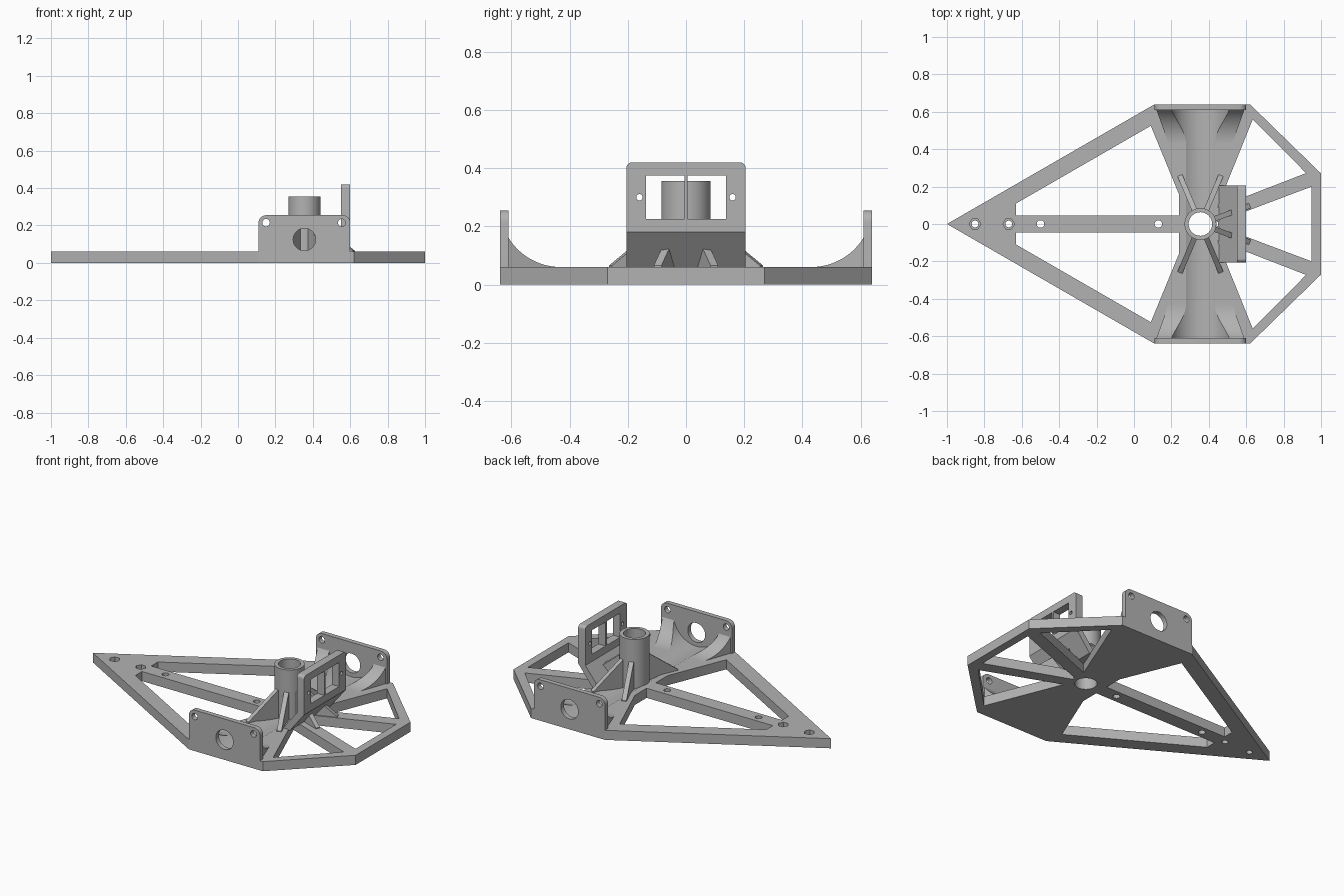
import bpy, bmesh
from math import sin, cos, pi, sqrt, atan2
from mathutils import Matrix, Vector

cube = bpy.data.objects.get("Cube")
if cube:
    bpy.data.objects.remove(cube)

grey = bpy.data.materials.new("light_grey_plastic")
grey.use_nodes = True
grey.diffuse_color = (0.45, 0.45, 0.45, 1)
grey.node_tree.nodes["Principled BSDF"].inputs["Base Color"].default_value = (0.45, 0.45, 0.45, 1)

HUB = 0.355       # x of the central tube
T = 0.06          # base thickness
PLACE = {"x": lambda a, b, c: (c, a, b),
         "y": lambda a, b, c: (a, c, b),
         "z": lambda a, b, c: (a, b, c)}


def make_object(name, bm):
    bmesh.ops.recalc_face_normals(bm, faces=bm.faces)
    mesh = bpy.data.meshes.new(name)
    bm.to_mesh(mesh)
    bm.free()
    mesh.materials.append(grey)
    obj = bpy.data.objects.new(name, mesh)
    bpy.context.collection.objects.link(obj)
    return obj


def prism(name, points, axis, lo, hi):
    """Extrude a 2D outline along an axis."""
    bm = bmesh.new()
    rings = [[bm.verts.new(PLACE[axis](a, b, c)) for a, b in points] for c in (lo, hi)]
    for ring in rings:
        bm.faces.new(ring)
    n = len(points)
    for i in range(n):
        j = (i + 1) % n
        bm.faces.new((rings[0][i], rings[0][j], rings[1][j], rings[1][i]))
    return make_object(name, bm)


def circle(a, b, r, n=32):
    return [(a + r * cos(2 * pi * i / n), b + r * sin(2 * pi * i / n)) for i in range(n)]


def round_top(a0, a1, b0, b1, r, n=8):
    """Rectangle outline with rounded upper corners."""
    pts = [(a0, b0), (a1, b0)]
    for centre, start in ((a1 - r, 0), (a0 + r, pi / 2)):
        for i in range(n + 1):
            t = start + pi / 2 * i / n
            pts.append((centre + r * cos(t), b1 - r + r * sin(t)))
    return pts


def flip(points):
    return [(a, -b) for a, b in points]


def cut(obj, points, axis, lo, hi):
    cutter = prism("cutter", points, axis, lo, hi)
    cutter.hide_render = True
    mod = obj.modifiers.new("cut", "BOOLEAN")
    mod.operation = "DIFFERENCE"
    mod.solver = "EXACT"
    mod.object = cutter
    bpy.context.view_layer.objects.active = obj
    bpy.ops.object.modifier_apply(modifier=mod.name)
    bpy.data.objects.remove(cutter)


parts = []

# Base frame with triangular openings
half = [(0.11, 0.64), (0.62, 0.64), (1, 0.27)]
base = prism("base_frame", [(-1, 0)] + half + flip(half)[::-1], "z", 0, T)
long_slot = [(-0.63, 0.045), (-0.63, 0.11), (0.09, 0.525), (0.24, 0.16), (0.24, 0.045)]
rear_slot = [(0.635, 0.56), (0.92, 0.272), (0.445, 0.088)]
for slot in (long_slot, rear_slot):
    cut(base, slot, "z", -0.1, 0.2)
    cut(base, flip(slot), "z", -0.1, 0.2)
cut(base, [(0.95, 0.2), (0.95, -0.2), (0.42, 0)], "z", -0.1, 0.2)

# Screw holes and nut recesses along the spine
for x in (-0.85, -0.67):
    cut(base, circle(x, 0, 0.018, 24), "z", -0.1, 0.2)
    cut(base, circle(x, 0, 0.031, 6), "z", 0.03, 0.2)
for x in (-0.5, 0.13):
    cut(base, circle(x, 0, 0.02, 24), "z", -0.1, 0.2)

# Shallow round channel running across the base
channel = circle(HUB, 0.2, 0.16, 64)
cut(base, channel, "y", -0.61, 0.61)
cut(base, circle(HUB, 0, 0.063, 48), "z", -0.1, 0.2)
parts.append(base)

# Side walls with a shaft hole and two screw holes
for side, name in ((-1, "right"), (1, "left")):
    lo, hi = sorted((side * 0.61, side * 0.64))
    wall = prism(name + "_side_wall", round_top(0.11, 0.6, 0, 0.255, 0.04), "y", lo, hi)
    cut(wall, circle(HUB, 0.125, 0.06, 48), "y", -1, 1)
    for x in (0.15, 0.555):
        cut(wall, circle(x, 0.215, 0.02, 24), "y", -1, 1)
    parts.append(wall)

    # Concave fillet between wall and base, tapering towards the hub
    bm = bmesh.new()
    rows = []
    for i in range(17):
        d = 0.185 * i / 16
        y, top = 0.43 + d, T + 0.212 - sqrt(0.212 ** 2 - d ** 2)
        w = 0.235 - (0.61 - y) * 0.36
        rows.append([bm.verts.new((HUB + sx * w, side * y, z))
                     for sx, z in ((-1, 0.03), (1, 0.03), (1, top), (-1, top))])
    for a, b in zip(rows, rows[1:]):
        for k in range(4):
            m = (k + 1) % 4
            bm.faces.new((a[k], a[m], b[m], b[k]))
    bm.faces.new(rows[0])
    bm.faces.new(rows[-1])
    fillet = make_object(name + "_wall_fillet", bm)
    cut(fillet, channel, "y", -1, 1)
    parts.append(fillet)

# Central tube
tube = prism("central_tube", circle(HUB, 0, 0.085, 64), "z", 0, 0.355)
cut(tube, circle(HUB, 0, 0.063, 48), "z", -0.1, 0.5)
parts.append(tube)

# Radial fins bracing the tube
fin_profile = [(0.072, 0.03), (0.282, 0.03), (0.282, 0.065), (0.072, 0.225)]
directions = [(0.11, 0.26), (-0.11, 0.26), (-0.11, -0.26), (0.11, -0.26), (0.26, 0.096), (0.26, -0.096)]
for i, (dx, dy) in enumerate(directions):
    fin = prism("tube_fin_%d" % (i + 1), fin_profile, "y", -0.014, 0.014)
    fin.data.transform(Matrix.Translation(Vector((HUB, 0, 0))) @ Matrix.Rotation(atan2(dy, dx), 4, "Z"))
    parts.append(fin)

# Sloped support and upright bracket plate
parts.append(prism("bracket_slope", [(0.45, 0.055), (0.5, 0.055), (0.6, 0.18), (0.55, 0.18)],
                   "y", -0.205, 0.205))
plate = prism("bracket_plate", round_top(-0.205, 0.205, 0.18, 0.42, 0.02), "x", 0.55, 0.6)
for side in (-1, 1):
    window = [(side * 0.006, 0.225), (side * 0.138, 0.225), (side * 0.138, 0.375), (side * 0.006, 0.375)]
    cut(plate, window, "x", 0.4, 0.8)
    cut(plate, circle(side * 0.16, 0.3, 0.011, 20), "x", 0.4, 0.8)
parts.append(plate)

# Smooth round surfaces, keep hard edges
bpy.ops.object.select_all(action="DESELECT")
for part in parts:
    part.select_set(True)
bpy.context.view_layer.objects.active = base
bpy.ops.object.shade_smooth_by_angle(angle=0.5)
